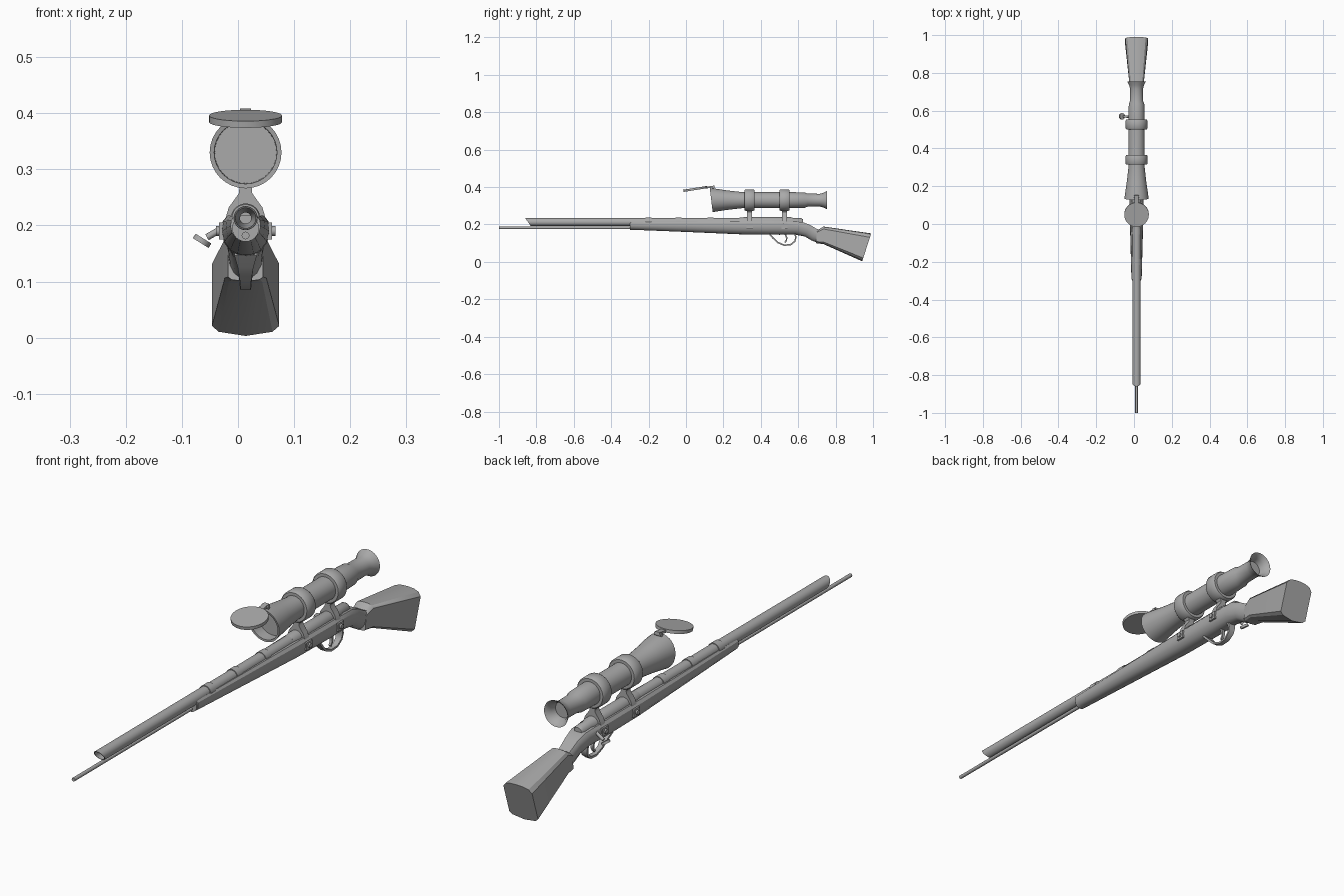
import bpy, bmesh, math
from mathutils import Vector, Matrix

if "Cube" in bpy.data.objects:
    bpy.data.objects.remove(bpy.data.objects["Cube"])

CX = 0.0135                      # the rifle's centre line
grey = bpy.data.materials.new("gunmetal grey")
grey.diffuse_color = (0.4, 0.4, 0.4, 1)
grey.use_nodes = True
grey.node_tree.nodes["Principled BSDF"].inputs["Base Color"].default_value = grey.diffuse_color


def finish(name, bm, angle=35):
    bmesh.ops.recalc_face_normals(bm, faces=bm.faces[:])
    me = bpy.data.meshes.new(name)
    bm.to_mesh(me)
    bm.free()
    ob = bpy.data.objects.new(name, me)
    bpy.context.collection.objects.link(ob)
    me.materials.append(grey)
    bpy.ops.object.select_all(action='DESELECT')
    ob.select_set(True)
    bpy.context.view_layer.objects.active = ob
    bpy.ops.object.shade_smooth_by_angle(angle=math.radians(angle))
    return ob


def skin(bm, rings, closed=False):
    """Bridge equal rings of points; cap both ends unless closed."""
    vs = [[bm.verts.new(p) for p in r] for r in rings]
    n = len(vs[0])
    pairs = list(zip(vs, vs[1:])) + ([(vs[-1], vs[0])] if closed else [])
    for a, b in pairs:
        for i in range(n):
            bm.faces.new((a[i], a[(i + 1) % n], b[(i + 1) % n], b[i]))
    if not closed:
        bm.faces.new(vs[0])
        bm.faces.new(vs[-1])


def lathe(name, z, profile, closed=False, seg=32, shear=0, limit=-9):
    """Turn a (y, r) profile about a line along y; shear slants points before limit."""
    bm = bmesh.new()
    rings = []
    for y, r in profile:
        ring = []
        for i in range(seg):
            a = 2 * math.pi * i / seg
            dz = r * math.sin(a)
            ring.append((CX + r * math.cos(a), y - (shear * dz if y < limit else 0), z + dz))
        rings.append(ring)
    skin(bm, rings, closed)
    return finish(name, bm)


def box(name, size, loc, rot_x=0):
    bm = bmesh.new()
    m = Matrix.Translation(loc) @ Matrix.Rotation(rot_x, 4, 'X') @ Matrix.Diagonal((*size, 1))
    bmesh.ops.create_cube(bm, size=1, matrix=m)
    return finish(name, bm)


def rod(name, a, b, r1, r2=None, seg=16):
    a, b = Vector(a), Vector(b)
    bm = bmesh.new()
    m = Matrix.Translation((a + b) / 2) @ (b - a).to_track_quat('Z', 'Y').to_matrix().to_4x4()
    bmesh.ops.create_cone(bm, cap_ends=True, segments=seg, radius1=r1,
                          radius2=r1 if r2 is None else r2, depth=(b - a).length, matrix=m)
    return finish(name, bm)


def strip(name, path, widths, t):
    """Rectangular bar following a (y, z) path."""
    bm = bmesh.new()
    rings = []
    for i, (y, z) in enumerate(path):
        p, q = path[max(i - 1, 0)], path[min(i + 1, len(path) - 1)]
        d = Vector((q[0] - p[0], q[1] - p[1])).normalized() * t / 2
        w = widths[i]
        rings.append([(CX - w, y - d.y, z + d.x), (CX + w, y - d.y, z + d.x),
                      (CX + w, y + d.y, z - d.x), (CX - w, y + d.y, z - d.x)])
    skin(bm, rings)
    return finish(name, bm, 40)


def stock(name, half, sections):
    """Loft a mirrored half outline between (top_y, top_z, bottom_y, bottom_z, half_width)."""
    outline = half + [(-u, v) for u, v in half[-2:0:-1]]
    bm = bmesh.new()
    skin(bm, [[(CX + u * w, by + v * (ty - by), bz + v * (tz - bz)) for u, v in outline]
              for ty, tz, by, bz, w in sections])
    return finish(name, bm, 30)


# Stock: round-bellied fore-end and wrist, then the boxier butt
stock("forend_and_wrist",
      [(0, 1), (0.75, 1), (0.95, 0.85), (1, 0.6), (0.9, 0.34), (0.65, 0.13), (0.35, 0.03), (0, 0)],
      [(-0.295, 0.216, -0.295, 0.172, 0.027), (0.0, 0.217, 0.0, 0.16, 0.035),
       (0.3, 0.218, 0.3, 0.147, 0.042), (0.5, 0.218, 0.5, 0.145, 0.043),
       (0.62, 0.214, 0.58, 0.146, 0.04), (0.665, 0.197, 0.635, 0.136, 0.034),
       (0.70, 0.176, 0.67, 0.115, 0.031), (0.73, 0.166, 0.71, 0.1, 0.031)])
stock("butt",
      [(0, 1), (0.45, 0.99), (0.8, 0.95), (1, 0.86), (1, 0.12), (0.8, 0.05), (0, 0)],
      [(0.70, 0.168, 0.695, 0.1, 0.031), (0.735, 0.189, 0.735, 0.095, 0.037),
       (0.99, 0.152, 0.942, 0.003, 0.06)])
lathe("forend_cap", 0.195, [(-0.3, 0.024), (-0.27, 0.024)], seg=24)

# Hollow barrel with a slanted muzzle, its bands and the rod beneath
lathe("barrel", 0.213, [(-0.845, 0.021), (0.32, 0.022), (0.32, 0.01), (-0.75, 0.01),
                        (-0.80, 0.017), (-0.845, 0.018)], True, shear=0.7, limit=-0.82)
for y in (-0.2, -0.04, 0.13):
    lathe("barrel_band", 0.213, [(y - 0.016, 0.0245), (y + 0.016, 0.0245)])
lathe("cleaning_rod", 0.182, [(-1.0, 0.007), (-0.25, 0.007)], seg=12)

# Receiver and bolt
lathe("receiver", 0.213, [(0.28, 0.022), (0.31, 0.026), (0.56, 0.026), (0.575, 0.021),
                          (0.615, 0.021), (0.625, 0.015)])
rod("bolt_handle", (CX - 0.02, 0.565, 0.207), (-0.055, 0.57, 0.179), 0.006)
rod("bolt_knob", (-0.0665, 0.57, 0.1685), (-0.0615, 0.57, 0.1765), 0.0165, seg=20)

# Trigger and its guard
strip("trigger_guard",
      [(0.445, 0.149), (0.465, 0.128), (0.49, 0.104), (0.525, 0.089), (0.56, 0.092),
       (0.582, 0.11), (0.587, 0.13), (0.583, 0.15)],
      [0.02, 0.014, 0.01, 0.009, 0.01, 0.012, 0.014, 0.016], 0.008)
strip("trigger", [(0.53, 0.15), (0.538, 0.13), (0.537, 0.115), (0.528, 0.103)],
      [0.006, 0.006, 0.005, 0.004], 0.008)

# Scope body: slanted objective bell, tube, flared eyepiece, recessed lenses
SZ = 0.33
lathe("scope_body", SZ,
      [(0.185, 0.055), (0.136, 0.056), (0.135, 0.064), (0.16, 0.061), (0.22, 0.052),
       (0.30, 0.043), (0.56, 0.043), (0.635, 0.041), (0.65, 0.035), (0.715, 0.034),
       (0.735, 0.039), (0.755, 0.05), (0.753, 0.046), (0.735, 0.034), (0.715, 0.03)],
      shear=0.12, limit=0.15)

# Scope mounts: ring, post, flared neck, clamp over the receiver, side screws
for y in (0.34, 0.527):
    lathe("scope_ring", SZ, [(y - 0.026, 0.054), (y - 0.02, 0.058), (y + 0.02, 0.058),
                             (y + 0.026, 0.054)])
    bm = bmesh.new()
    side = [(0.022, 0.283), (0.011, 0.266), (0.012, 0.257), (0.03, 0.232), (0.038, 0.205),
            (0.042, 0.18)]
    shape = side + [(-u, z) for u, z in reversed(side)]
    skin(bm, [[(CX + u, y + d, z) for u, z in shape] for d in (-0.013, 0.013)])
    finish("scope_mount", bm, 30)
    for s in (-1, 1):
        rod("mount_screw", (CX + s * 0.035, y, 0.19), (CX + s * 0.053, y, 0.19), 0.009)
        box("mount_foot", (0.008, 0.034, 0.03), (CX + s * 0.043, y, 0.19))

# Flipped-up lens cap and hinge
tilt = math.radians(9)
bm = bmesh.new()
bmesh.ops.create_cone(bm, cap_ends=True, segments=40, radius1=0.065, radius2=0.065, depth=0.012,
                      matrix=Matrix.Translation((CX, 0.05, 0.39)) @ Matrix.Rotation(tilt, 4, 'X'))
finish("lens_cap", bm)
box("cap_hinge_arm", (0.02, 0.05, 0.009), (CX, 0.128, 0.4), tilt)
rod("cap_hinge_pin", (CX - 0.014, 0.145, 0.398), (CX + 0.014, 0.145, 0.398), 0.007)
